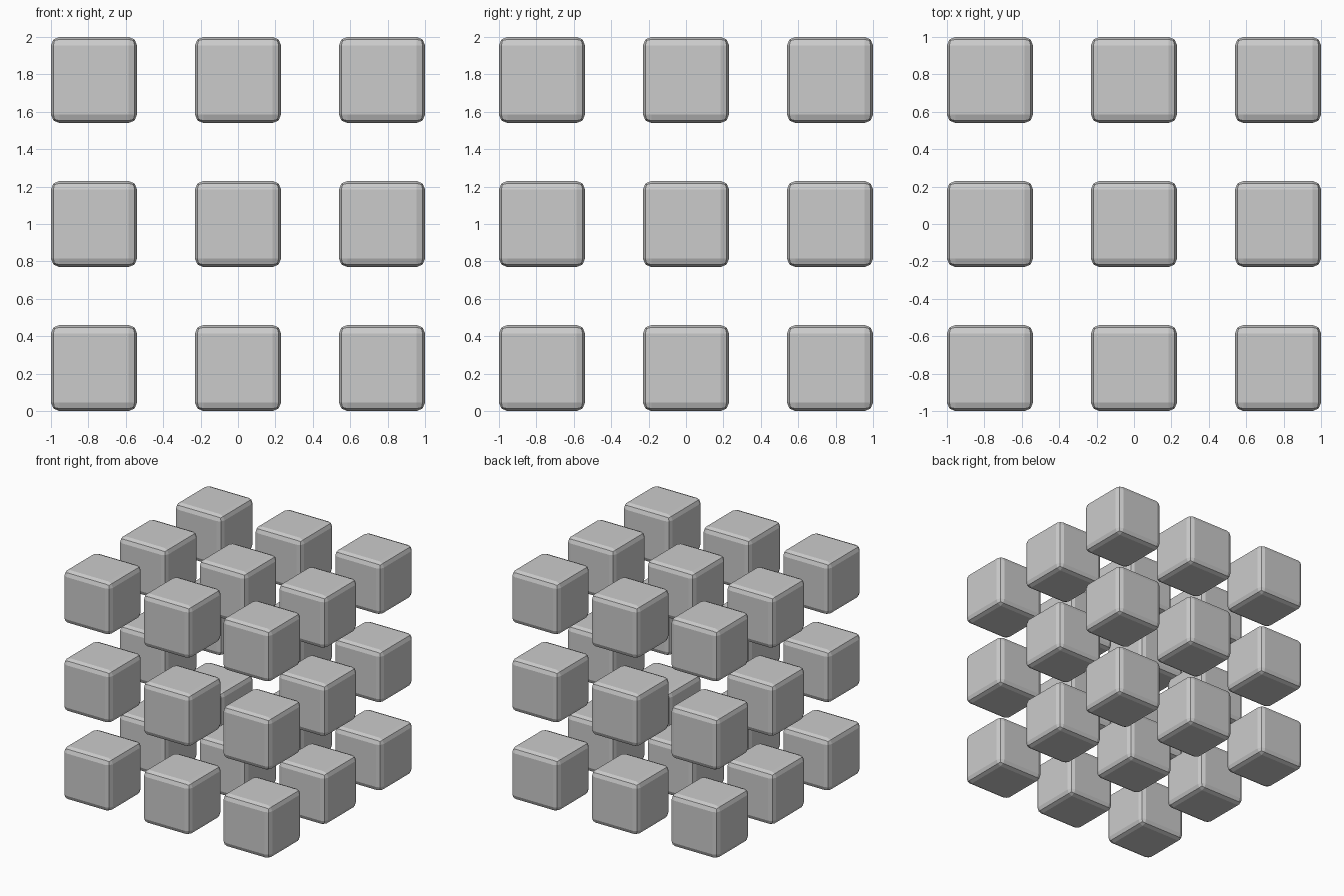
import bpy

if "Cube" in bpy.data.objects:
    bpy.data.objects.remove(bpy.data.objects["Cube"])

SIZE = 0.46
STEP = 0.77


def small_cube(name, x, y, z):
    bpy.ops.mesh.primitive_cube_add(size=SIZE, location=(x, y, z))
    ob = bpy.context.object
    ob.name = name
    # softened edges
    bev = ob.modifiers.new("edge_bevel", 'BEVEL')
    bev.width = 0.045
    bev.segments = 2
    bev.limit_method = 'NONE'


# 3 x 3 x 3 grid of separate cubes, hollow in the very middle
layers = ("bottom", "middle", "top")
rows = ("front", "centre", "back")
columns = ("left", "mid", "right")
for k, layer in enumerate(layers):
    for j, row in enumerate(rows):
        for i, column in enumerate(columns):
            if i == j == k == 1:
                continue
            small_cube(f"cube_{layer}_{row}_{column}",
                       (i - 1) * STEP, (j - 1) * STEP, 1 + (k - 1) * STEP)
